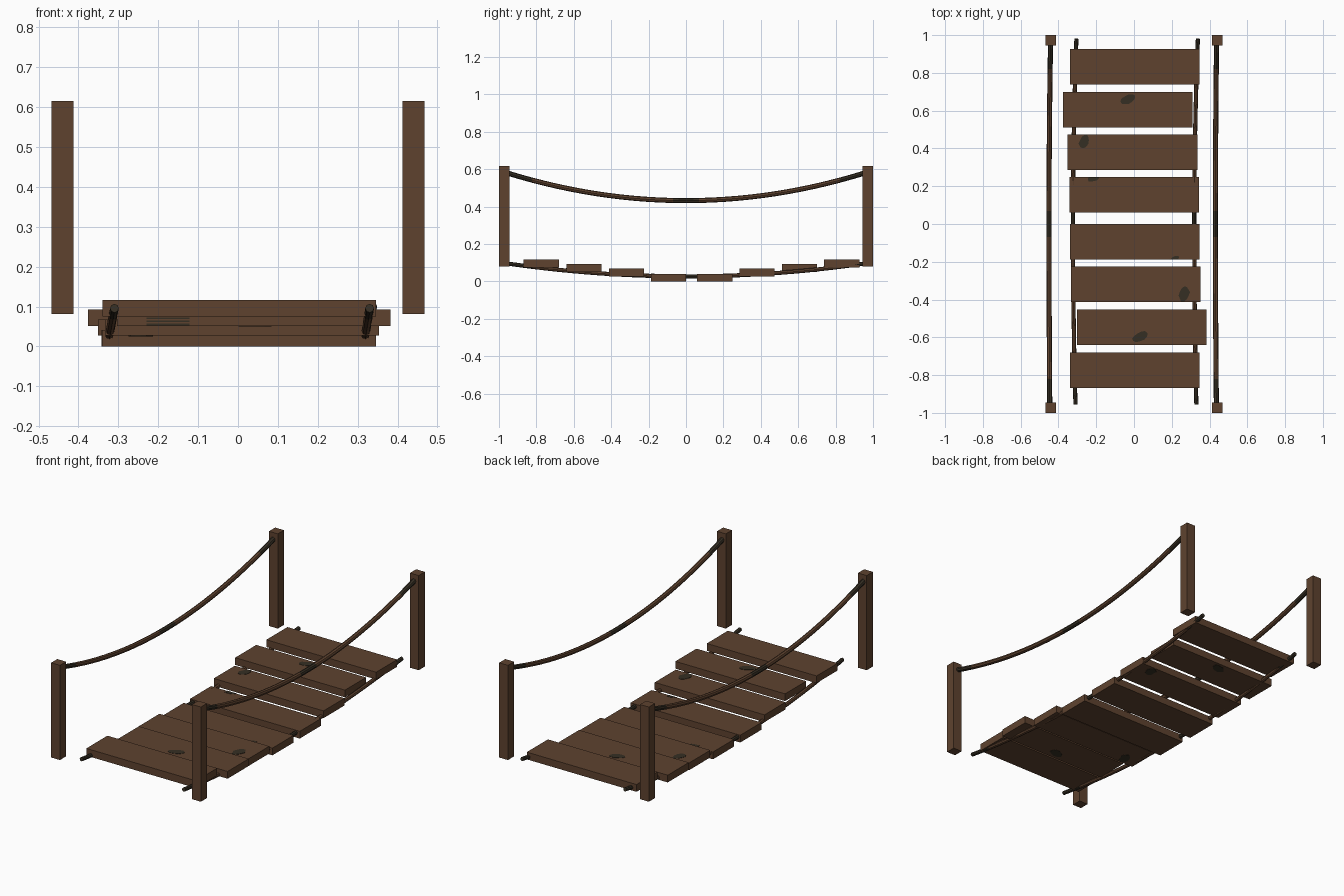
import bpy, bmesh, math, random
from mathutils import Vector

if "Cube" in bpy.data.objects:
    bpy.data.objects.remove(bpy.data.objects["Cube"])

random.seed(4)


def material(name, rgb):
    m = bpy.data.materials.new(name)
    m.diffuse_color = (*rgb, 1)
    m.use_nodes = True
    m.node_tree.nodes["Principled BSDF"].inputs["Base Color"].default_value = m.diffuse_color
    return m


WOOD = material("brown wood", (0.112, 0.055, 0.028))
DARK = material("dark stain", (0.036, 0.028, 0.017))


def finish(bm, name, mats):
    bmesh.ops.recalc_face_normals(bm, faces=bm.faces[:])
    me = bpy.data.meshes.new(name)
    bm.to_mesh(me)
    bm.free()
    for m in mats:
        me.materials.append(m)
    ob = bpy.data.objects.new(name, me)
    bpy.context.collection.objects.link(ob)
    return ob


def box(name, lo, hi, mat=WOOD):
    bm = bmesh.new()
    bmesh.ops.create_cube(bm, size=1)
    for v in bm.verts:
        v.co = [(a + b) / 2 + c * (b - a) for a, b, c in zip(lo, hi, v.co)]
    return finish(bm, name, [mat])


def rope(name, x_back, x_mid, x_front, z_mid, z_end, y0, y1, radius, sides=8, steps=28):
    """Sagging rope along y, with stained lengths at the ends and the middle."""
    def point(y):
        t = y / 0.95
        bow = (x_back if y > 0 else x_front) - x_mid
        return Vector((x_mid + bow * t * t, y, z_mid + (z_end - z_mid) * t * t))

    bm = bmesh.new()
    rings = []
    for i in range(steps + 1):
        y = y0 + (y1 - y0) * i / steps
        p = point(y)
        tangent = (point(y + 0.01) - point(y - 0.01)).normalized()
        u = tangent.cross(Vector((0, 0, 1))).normalized()
        w = u.cross(tangent)
        rings.append([bm.verts.new(p + radius * (math.cos(a) * u + math.sin(a) * w))
                      for a in (2 * math.pi * k / sides for k in range(sides))])
    for a, b in zip(rings, rings[1:]):
        for k in range(sides):
            n = (k + 1) % sides
            bm.faces.new((a[k], a[n], b[n], b[k]))
    bm.faces.new(rings[0])
    bm.faces.new(rings[-1])
    for f in bm.faces:
        y = f.calc_center_median().y
        f.material_index = int(abs(y) > 0.83 or -0.07 < y < 0.08)
    return finish(bm, name, [WOOD, DARK])


def stain(name, cx, cy, z, rx, ry, ylim):
    """Thin irregular plate, clipped to the plank edges."""
    bm = bmesh.new()
    n = 12
    loop = []
    for k in range(n):
        a = 2 * math.pi * k / n
        r = random.uniform(0.85, 1.1)
        y = min(max(cy + ry * r * math.sin(a) + 0.3 * rx * math.cos(a), ylim[0]), ylim[1])
        loop.append(bm.verts.new((cx + rx * r * math.cos(a), y, z - 0.0015)))
    face = bm.faces.new(loop)
    ext = bmesh.ops.extrude_face_region(bm, geom=[face])
    for v in ext["geom"]:
        if isinstance(v, bmesh.types.BMVert):
            v.co.z += 0.003
    bmesh.ops.remove_doubles(bm, verts=bm.verts[:], dist=1e-5)
    return finish(bm, name, [DARK])


# Corner posts
for sx, side in ((-1, "left"), (1, "right")):
    for sy, end in ((-1, "front"), (1, "back")):
        x, y = 0.4405 * sx, 0.9725 * sy
        box(f"{end}_{side}_post", (x - 0.0275, y - 0.0275, 0.081), (x + 0.0275, y + 0.0275, 0.616))

# Handrail ropes and deck ropes
rope("left_handrail_rope", -0.442, -0.45, -0.446, 0.432, 0.578, -0.96, 0.96, 0.0135)
rope("right_handrail_rope", 0.437, 0.431, 0.436, 0.432, 0.578, -0.96, 0.96, 0.0135)
rope("left_deck_rope", -0.306, -0.323, -0.31, 0.027, 0.095, -0.955, 0.98, 0.011)
rope("right_deck_rope", 0.337, 0.319, 0.33, 0.027, 0.095, -0.955, 0.98, 0.011)

# Planks: centre x, centre y, bottom z, then stain centre and radii where stained
planks = [
    (0.003, -0.774, 0.075, None),
    (0.040, -0.546, 0.051, (0.035, -0.595, 0.042, 0.027)),
    (0.010, -0.319, 0.027, (0.265, -0.37, 0.030, 0.038)),
    (0.003, -0.093, 0.000, (0.215, -0.186, 0.026, 0.016)),
    (0.001, 0.154, 0.000, (-0.213, 0.245, 0.030, 0.020)),
    (-0.008, 0.379, 0.027, (-0.263, 0.435, 0.028, 0.038)),
    (-0.033, 0.606, 0.051, (-0.03, 0.66, 0.040, 0.027)),
    (0.003, 0.833, 0.075, None),
]
HX, HY, T = 0.343, 0.094, 0.041
for i, (x, y, z, mark) in enumerate(planks, 1):
    box(f"plank_{i}", (x - HX, y - HY, z), (x + HX, y + HY, z + T))
    if mark:
        cx, cy, rx, ry = mark
        lim = (y - HY, y + HY)
        stain(f"plank_{i}_top_stain", cx, cy, z + T, rx, ry, lim)
        stain(f"plank_{i}_bottom_stain", 2 * x - cx, cy, max(z, 0.0016), rx, ry, lim)

# Streaks on the front edge of the second plank
for k in range(3):
    z = 0.053 + 0.008 * k
    box(f"edge_streak_{k + 1}", (-0.23, -0.6415, z), (-0.122, -0.639, z + 0.004), DARK)
